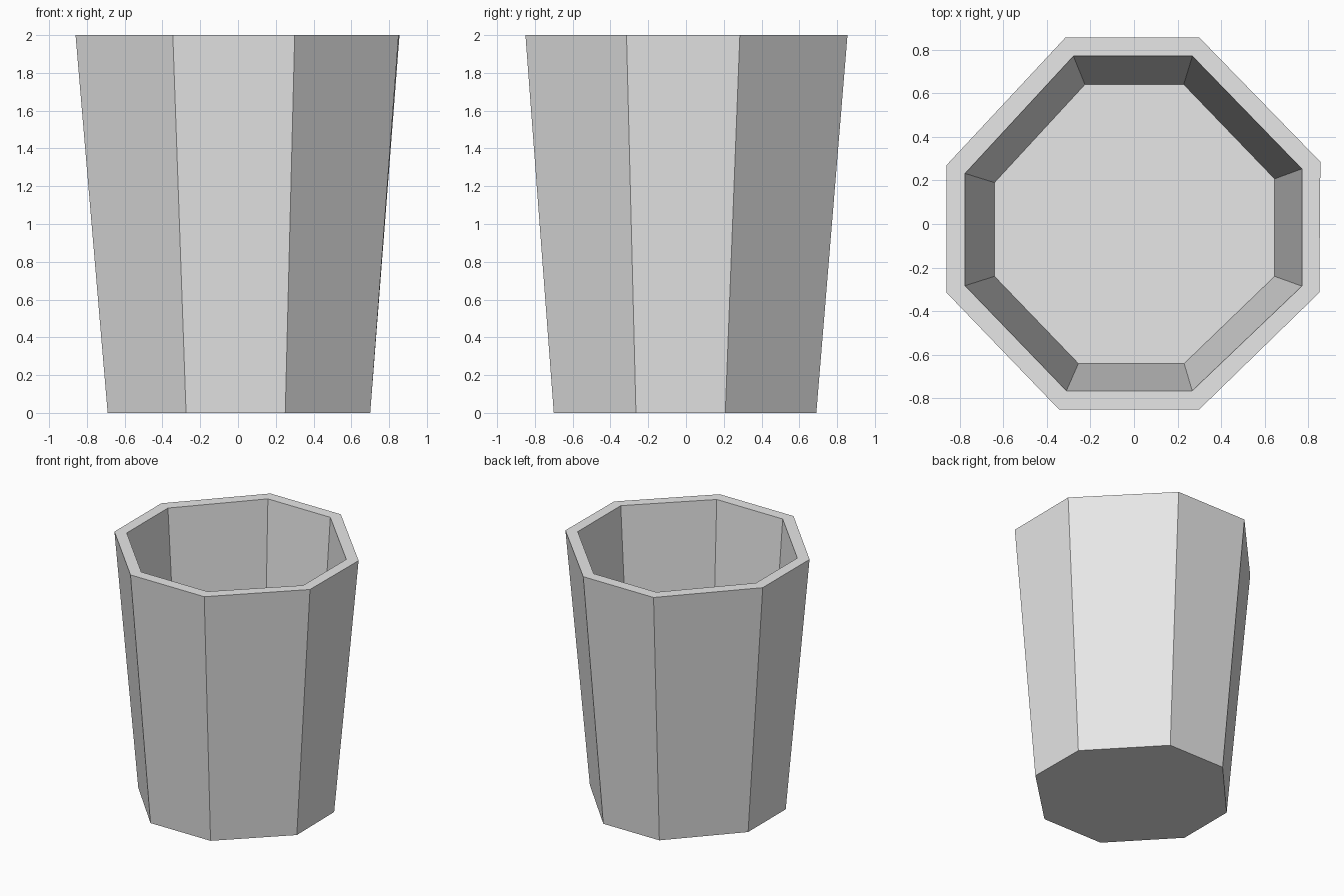
import bpy
import bmesh

cube = bpy.data.objects.get("Cube")
if cube:
    bpy.data.objects.remove(cube, do_unlink=True)

# Slightly uneven octagons, counter-clockwise from the front edge
OUTER_RIM = [(-.345, -.85), (.30, -.85), (.85, -.315), (.855, .285),
             (.30, .855), (-.315, .855), (-.86, .27), (-.86, -.315)]
INNER_RIM = [(-.31, -.765), (.267, -.765), (.77, -.285), (.77, .253),
             (.268, .77), (-.278, .77), (-.775, .232), (-.775, -.283)]
INNER_FLOOR = [(-.255, -.64), (.23, -.64), (.645, -.24), (.645, .207),
               (.228, .64), (-.225, .64), (-.64, .19), (-.64, -.24)]
OUTER_BASE = [(-.275, -.70), (.25, -.70), (.70, -.265), (.695, .208),
              (.24, .69), (-.25, .69), (-.69, .21), (-.69, -.26)]

grey = bpy.data.materials.new("light grey")
grey.use_nodes = True
colour = (.8, .8, .8, 1)
grey.diffuse_color = colour
grey.node_tree.nodes["Principled BSDF"].inputs["Base Color"].default_value = colour


def ring(bm, outline, z):
    return [bm.verts.new((x, y, z)) for x, y in outline]


def bridge(bm, low, high):
    for i in range(len(low)):
        j = (i + 1) % len(low)
        bm.faces.new((low[i], low[j], high[j], high[i]))


# Tapered hollow cup: base, outer wall, rim, inner wall, floor
bm = bmesh.new()
rings = [ring(bm, OUTER_BASE, 0), ring(bm, OUTER_RIM, 2),
         ring(bm, INNER_RIM, 2), ring(bm, INNER_FLOOR, .07)]
for low, high in zip(rings, rings[1:]):
    bridge(bm, low, high)
bm.faces.new(rings[0][::-1])
bm.faces.new(rings[-1])
bmesh.ops.recalc_face_normals(bm, faces=bm.faces)

mesh = bpy.data.meshes.new("cup")
bm.to_mesh(mesh)
bm.free()
mesh.materials.append(grey)
cup = bpy.data.objects.new("cup", mesh)
bpy.context.collection.objects.link(cup)
